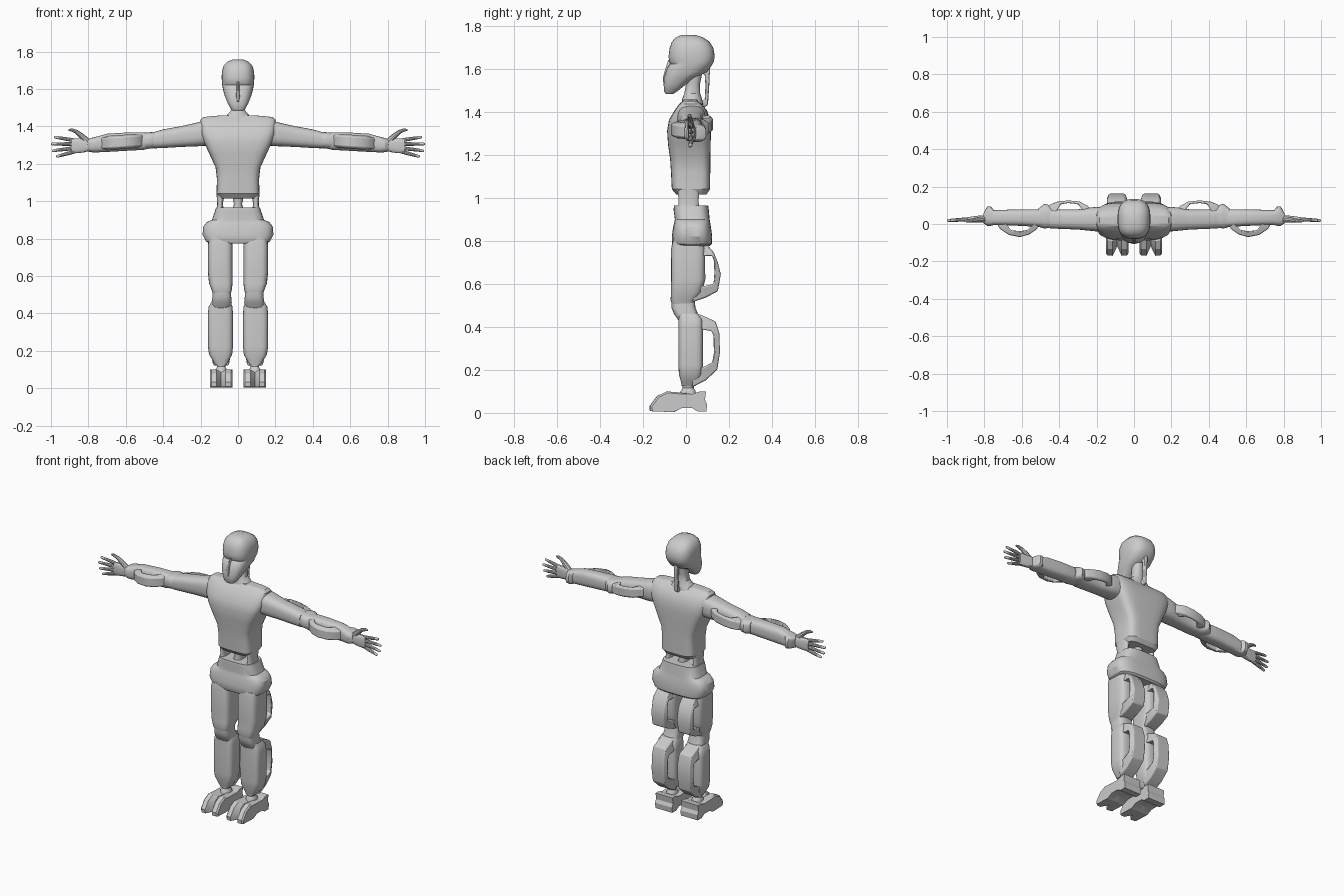
import bpy, bmesh, math
from mathutils import Vector


def make(name, verts, faces, mirror=False, bevel=0.0, angle=32):
    """Mesh object with outward normals, smooth shading split at sharp edges."""
    me = bpy.data.meshes.new(name)
    me.from_pydata([tuple(v) for v in verts], [], faces)
    bm = bmesh.new()
    bm.from_mesh(me)
    bmesh.ops.recalc_face_normals(bm, faces=bm.faces)
    bm.to_mesh(me)
    bm.free()
    ob = bpy.data.objects.new(name, me)
    bpy.context.collection.objects.link(ob)
    if bevel:
        b = ob.modifiers.new("bevel", 'BEVEL')
        b.width, b.segments = bevel, 2
    if mirror:
        ob.modifiers.new("mirror", 'MIRROR')
    me.shade_smooth()
    me.set_sharp_from_angle(angle=math.radians(angle))
    return ob


def bridge(rings, n):
    """Faces joining consecutive rings of n points, capped at both ends."""
    f = [(r * n + i, r * n + (i + 1) % n, (r + 1) * n + (i + 1) % n, (r + 1) * n + i)
         for r in range(rings - 1) for i in range(n)]
    return f + [tuple(range(n)), tuple(range((rings - 1) * n, rings * n))]


def loft(name, rings, axis='Z', power=3.0, n=24, mirror=False):
    """Rounded-box rings (t, centre u, centre v, radius u, radius v) along an axis."""
    verts = []
    for t, cu, cv, ru, rv in rings:
        for i in range(n):
            a = 2 * math.pi * (i + 0.5) / n
            c, s = math.cos(a), math.sin(a)
            u = cu + ru * math.copysign(abs(c) ** (2 / power), c)
            v = cv + rv * math.copysign(abs(s) ** (2 / power), s)
            verts.append((u, v, t) if axis == 'Z' else (t, u, v))
    return make(name, verts, bridge(len(rings), n), mirror)


def body(rows):
    """(z, half width, front y, back y) to loft rings centred on x = 0."""
    return [(z, 0, (a + b) / 2, rx, (b - a) / 2) for z, rx, a, b in rows]


def tube(name, pts, radii, n=10, mirror=True):
    pts = [Vector(p) for p in pts]
    verts = []
    for k, p in enumerate(pts):
        d = pts[min(k + 1, len(pts) - 1)] - pts[max(k - 1, 0)]
        q = d.to_track_quat('Z', 'Y')
        verts += [p + q @ Vector((math.cos(a), math.sin(a), 0)) * radii[k]
                  for a in (2 * math.pi * i / n for i in range(n))]
    return make(name, verts, bridge(len(pts), n), mirror)


def handle(name, outer, inner, w_out, w_in, place, mirror=True):
    """Open loop strip between two outlines, narrower on its outer face."""
    verts = []
    for o, i in zip(outer, inner):
        verts += [place(*o, -w_out), place(*o, w_out), place(*i, w_in), place(*i, -w_in)]
    return make(name, verts, bridge(len(outer), 4), mirror, 0.006)


# torso shell
loft("torso", body([
    (1.015, .10, -.045, .095), (1.04, .115, -.066, .112), (1.12, .113, -.070, .113),
    (1.18, .120, -.074, .113), (1.25, .152, -.084, .115), (1.31, .180, -.088, .116),
    (1.36, .197, -.080, .113), (1.405, .203, -.054, .098), (1.435, .200, -.033, .075),
    (1.45, .185, -.015, .055), (1.457, .11, -.01, .05)]), power=4.5, n=32)

# neck and rear neck link
loft("neck", body([(1.43, .085, -.02, .08), (1.46, .06, -.018, .075), (1.485, .038, -.008, .066),
                   (1.53, .034, 0, .066), (1.60, .045, -.01, .08)]), power=2.3)
handle("neck_link", [(.07, 1.62), (.112, 1.61), (.108, 1.52), (.102, 1.43), (.06, 1.41)],
       [(.07, 1.58), (.088, 1.57), (.09, 1.52), (.088, 1.46), (.06, 1.44)], .01, .014,
       lambda y, z, w: (w, y, z), False)

# head with a recessed eye line
loft("head", body([
    (1.482, .026, -.094, -.060), (1.495, .040, -.102, -.040), (1.525, .056, -.104, -.002),
    (1.56, .070, -.102, .045), (1.585, .078, -.094, .098), (1.612, .083, -.084, .118),
    (1.622, .085, -.072, .124), (1.634, .086, -.080, .130), (1.66, .088, -.081, .134),
    (1.695, .086, -.077, .128), (1.725, .077, -.066, .110), (1.745, .058, -.048, .080),
    (1.757, .030, -.020, .045)]), power=2.7, n=32)
loft("nose", body([(1.53, .008, -.106, -.08), (1.56, .015, -.109, -.07),
                   (1.60, .009, -.097, -.06), (1.64, .006, -.084, -.06)]), power=2, n=8)

# waist: spine post and side posts
loft("spine", body([(.94, .034, -.03, .065), (.985, .022, -.02, .055), (1.04, .034, -.03, .065)]), power=2.5)
loft("waist_post", [(.94, .095, .012, .022, .052), (.985, .096, .012, .015, .046),
                    (1.04, .093, .012, .022, .052)], power=2.5, mirror=True)

# pelvis with wide hips
loft("pelvis", body([
    (.955, .100, -.045, .090), (.965, .118, -.056, .103), (.945, .124, -.058, .106),
    (.90, .140, -.052, .110), (.888, .168, -.054, .112), (.865, .186, -.060, .116),
    (.82, .190, -.066, .122), (.785, .172, -.066, .120), (.775, .155, -.060, .11)][1:]), power=3.6, n=32)

# legs
loft("thigh", [(.80, .095, .01, .062, .072), (.765, .095, .01, .066, .079), (.62, .095, .01, .066, .08),
               (.56, .092, .002, .063, .072), (.525, .087, -.015, .054, .057), (.505, .087, -.015, .048, .05)],
     power=4, mirror=True)
loft("knee", [(.54, .086, -.014, .05, .054), (.49, .086, -.012, .05, .056), (.46, .087, 0, .054, .056),
              (.43, .09, .015, .05, .05)], power=3.5, mirror=True)
loft("shin", [(.46, .091, .012, .052, .048), (.435, .093, .021, .064, .056), (.40, .094, .022, .067, .058),
              (.22, .094, .022, .067, .058), (.18, .093, .021, .062, .054), (.145, .092, .018, .042, .042),
              (.125, .091, .012, .030, .032)], power=4, mirror=True)
loft("ankle", [(.15, .091, .012, .032, .034), (.115, .09, .01, .022, .026), (.10, .09, .01, .03, .035),
               (.06, .09, .01, .035, .04)], power=2.5, mirror=True)
leg = lambda y, z, w: (.091 + w, y, z)
handle("thigh_loop",
       [(.05, .79), (.10, .78), (.13, .745), (.148, .70), (.162, .645), (.148, .565), (.09, .535), (.03, .515)],
       [(.05, .73), (.08, .73), (.122, .73), (.13, .705), (.132, .65), (.128, .60), (.09, .59), (.03, .585)],
       .042, .056, leg)
handle("calf_loop",
       [(.02, .475), (.07, .455), (.138, .425), (.155, .37), (.158, .28), (.145, .20), (.09, .15), (.03, .12)],
       [(.02, .40), (.06, .39), (.12, .38), (.127, .36), (.13, .28), (.122, .235), (.085, .215), (.03, .20)],
       .042, .056, leg)

# foot: side profile swept across x, pulled back at the middle to split the toes
profile = [(-.168, .008), (-.170, .032), (-.135, .078), (-.09, .1), (-.03, .095), (.03, .088), (.065, .1),
           (.093, .1), (.088, .06), (.098, .04), (.095, .006), (.055, .006), (.03, .022), (-.02, .022), (-.06, .004)]
verts = []
for x, k, h in ((-.06, .90, .93), (-.052, .98, 1), (-.024, 1, 1), (0, .58, .86), (.024, 1, 1), (.052, .98, 1), (.06, .90, .93)):
    verts += [(.09 + x, y if y > -.05 else -.05 + (y + .05) * k, z * (h if y < -.02 else 1)) for y, z in profile]
make("foot", verts, bridge(7, len(profile)), True, angle=25)

# arms
loft("upper_arm", [(.15, .025, 1.365, .062, .068), (.20, .026, 1.36, .066, .066), (.24, .026, 1.354, .062, .062),
                   (.30, .024, 1.346, .054, .056), (.40, .026, 1.334, .052, .050), (.45, .03, 1.326, .054, .044)],
     'X', 2.8, mirror=True)
loft("elbow", [(.43, .032, 1.328, .044, .040), (.455, .04, 1.326, .062, .044), (.48, .042, 1.324, .066, .044),
               (.51, .034, 1.322, .05, .044)], 'X', 2.8, mirror=True)
loft("forearm", [(.48, .03, 1.322, .045, .042), (.505, .031, 1.321, .048, .047), (.60, .034, 1.318, .044, .049),
                 (.70, .034, 1.312, .042, .049), (.75, .034, 1.304, .040, .043), (.765, .042, 1.301, .052, .042),
                 (.785, .042, 1.300, .052, .038), (.805, .030, 1.298, .026, .032)], 'X', 3, mirror=True)
handle("upper_arm_loop", [(.21, .06), (.25, .098), (.29, .120), (.35, .126), (.41, .120), (.45, .104), (.48, .06)],
       [(.26, .05), (.275, .075), (.30, .106), (.35, .112), (.39, .106), (.41, .075), (.42, .05)], .026, .036,
       lambda x, y, w: (x, y, 1.385 - .125 * x + w))
handle("forearm_loop", [(.49, .02), (.52, -.028), (.56, -.056), (.61, -.070), (.67, -.058), (.715, -.028), (.745, .02)],
       [(.53, .02), (.545, -.005), (.57, -.032), (.61, -.038), (.655, -.034), (.68, -.005), (.69, .02)], .028, .04,
       lambda x, y, w: (x, y, 1.36 - .07 * x + w))

# hands: palm, four fingers and a raised thumb
loft("palm", [(.79, .028, 1.299, .020, .028), (.82, .027, 1.298, .019, .037), (.86, .025, 1.296, .016, .040),
              (.89, .024, 1.296, .013, .039)], 'X', 3, 16, True)
for name, z0, x1, z1 in (("index", 1.325, .983, 1.343), ("middle", 1.305, 1.0, 1.306),
                         ("ring", 1.285, .994, 1.269), ("little", 1.266, .972, 1.238)):
    m = lambda t: (.87 + (x1 - .87) * t, .024 - .006 * t * t, z0 + (z1 - z0) * t)
    tube(name + "_finger", [m(0), m(.35), m(.7), m(.95), m(1)], [.0105, .0105, .009, .0075, .004])
tube("thumb", [(.80, .026, 1.315), (.835, .022, 1.348), (.865, .018, 1.372), (.89, .016, 1.381), (.905, .016, 1.381)],
     [.018, .015, .011, .009, .005])
